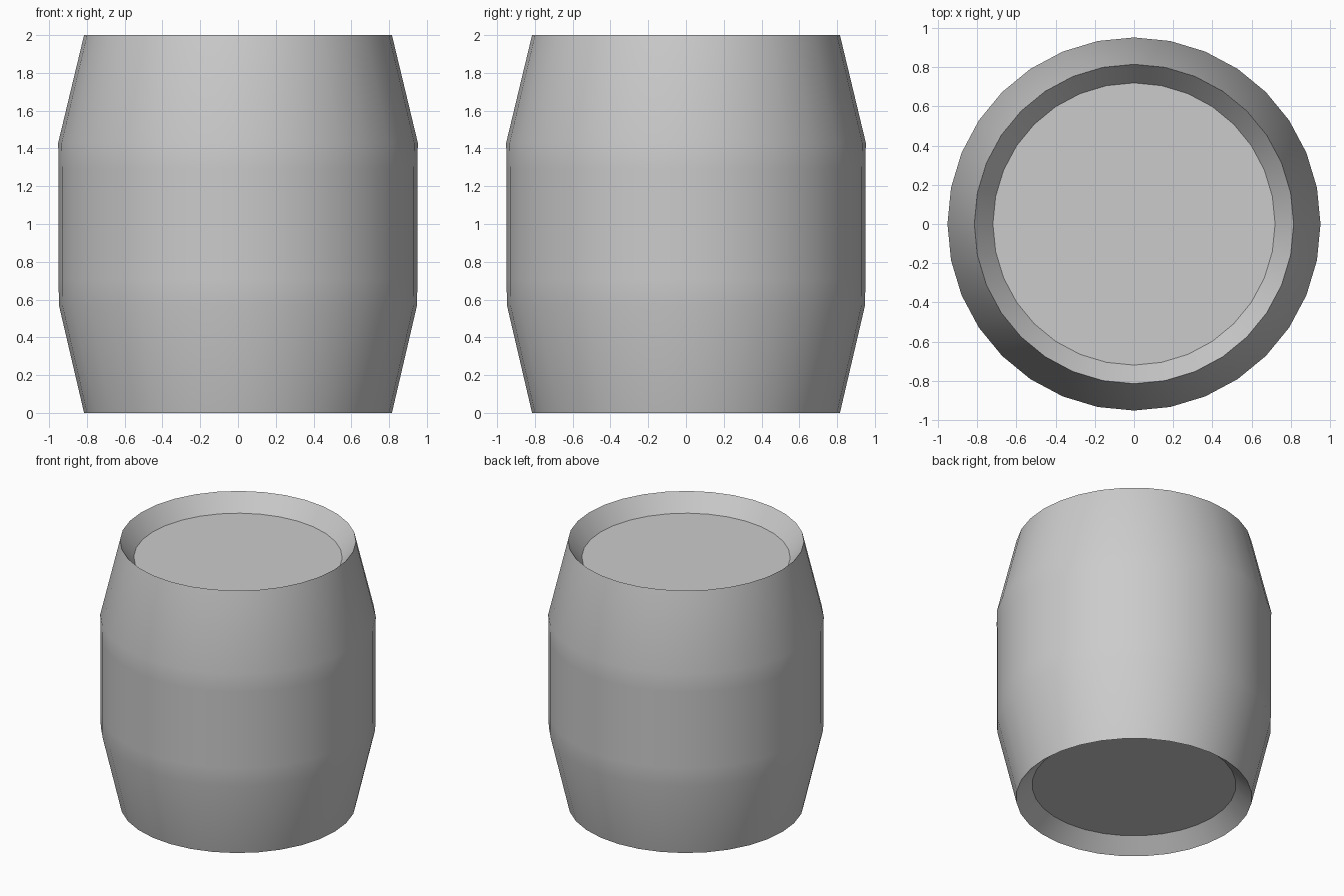
import bpy, bmesh
from math import cos, sin, pi, radians

if "Cube" in bpy.data.objects:
    bpy.data.objects.remove(bpy.data.objects["Cube"])

SIDES = 32

# Barrel profile (radius, height): bottom recess, bulging staves, top recess
profile = [(0.705, 0.10), (0.815, 0.0), (0.948, 0.57), (0.95, 0.71),
           (0.95, 1.29), (0.952, 1.43), (0.815, 2.0), (0.72, 1.875)]

bm = bmesh.new()
rings = [[bm.verts.new((r * cos(2 * pi * i / SIDES), r * sin(2 * pi * i / SIDES), z))
          for i in range(SIDES)] for r, z in profile]

# Walls between neighbouring rings
for low, high in zip(rings, rings[1:]):
    for i in range(SIDES):
        j = (i + 1) % SIDES
        bm.faces.new((low[i], low[j], high[j], high[i]))

# Flat recessed heads
bm.faces.new(rings[0][::-1])
bm.faces.new(rings[-1])
bmesh.ops.recalc_face_normals(bm, faces=bm.faces[:])

mesh = bpy.data.meshes.new("barrel")
bm.to_mesh(mesh)
bm.free()
barrel = bpy.data.objects.new("barrel", mesh)
bpy.context.collection.objects.link(barrel)

# Smooth staves, crisp rims and heads
bpy.context.view_layer.objects.active = barrel
barrel.select_set(True)
bpy.ops.object.shade_smooth_by_angle(angle=radians(30))
